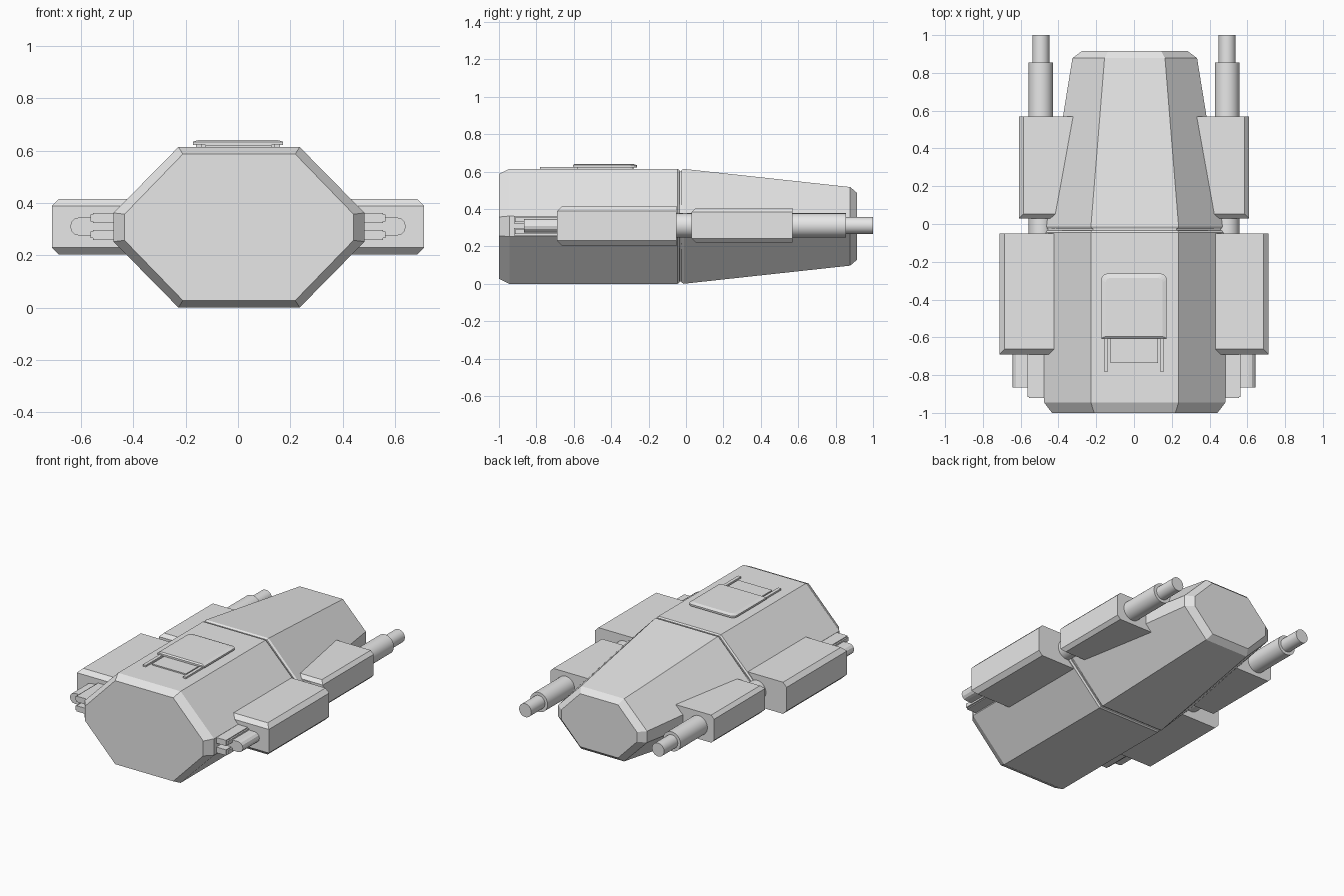
import bpy, bmesh, math
from mathutils import Matrix

if "Cube" in bpy.data.objects:
    bpy.data.objects.remove(bpy.data.objects["Cube"])

grey = bpy.data.materials.new("plain grey")
grey.use_nodes = True
grey.diffuse_color = (0.8, 0.8, 0.8, 1)
grey.node_tree.nodes["Principled BSDF"].inputs["Base Color"].default_value = (0.8, 0.8, 0.8, 1)

MID = 0.307      # height of the hull's long axis
HULL_X = 0.004


def finish(name, bm):
    bmesh.ops.recalc_face_normals(bm, faces=bm.faces)
    mesh = bpy.data.meshes.new(name)
    bm.to_mesh(mesh)
    bm.free()
    mesh.materials.append(grey)
    obj = bpy.data.objects.new(name, mesh)
    bpy.context.collection.objects.link(obj)
    return obj


def loft(name, rings):
    """Skin a list of equal-length point rings and cap both ends."""
    bm = bmesh.new()
    loops = [[bm.verts.new(p) for p in ring] for ring in rings]
    n = len(loops[0])
    for a, b in zip(loops, loops[1:]):
        for i in range(n):
            j = (i + 1) % n
            bm.faces.new((a[i], a[j], b[j], b[i]))
    bm.faces.new(loops[0])
    bm.faces.new(loops[-1])
    return finish(name, bm)


def hull_ring(y, flat, side, band, height):
    """Eight-sided hull section: flat top and bottom, narrow side bands."""
    half = [(flat, height), (side, band), (side, -band), (flat, -height)]
    pts = half + [(-x, z) for x, z in reversed(half)]
    return [(HULL_X + x, y, MID + z) for x, z in pts]


def box(name, x, y, z):
    bm = bmesh.new()
    bmesh.ops.create_cube(bm, size=1)
    for v in bm.verts:
        v.co = [r[0] if c < 0 else r[1] for c, r in zip(v.co, (x, y, z))]
    return finish(name, bm)


def pod(name, side, inner, outer, y0, y1, z0, z1, c):
    """Box with its upper and lower rims chamfered at the front and outside."""
    def ring(z, inset):
        return [(side * inner, y0 + inset, z), (side * (outer - inset), y0 + inset, z),
                (side * (outer - inset), y1, z), (side * inner, y1, z)]
    return loft(name, [ring(z0, c), ring(z0 + c, 0), ring(z1 - c, 0), ring(z1, c)])


def tube(name, x, radius, y0, y1):
    bm = bmesh.new()
    place = Matrix.Translation((x, (y0 + y1) / 2, 0.312)) @ Matrix.Rotation(math.pi / 2, 4, "X")
    bmesh.ops.create_cone(bm, cap_ends=True, segments=32, radius1=radius, radius2=radius,
                          depth=y1 - y0, matrix=place)
    obj = finish(name, bm)
    bpy.ops.object.select_all(action="DESELECT")
    obj.select_set(True)
    bpy.context.view_layer.objects.active = obj
    bpy.ops.object.shade_smooth_by_angle(angle=math.radians(40))
    return obj


def slot_ring(x0, x1, y, r, z):
    """Stadium outline lying in the xz plane."""
    arcs = [(x1 - r, -90), (x0 + r, 90)]
    return [(cx + r * math.cos(math.radians(start + a)), y, z + r * math.sin(math.radians(start + a)))
            for cx, start in arcs for a in range(0, 181, 30)]


def hatch_ring(x, y0, y1, r, z):
    """Panel outline with its two rear corners rounded."""
    pts = [(-x, y0, z), (x, y0, z)]
    for cx, start in ((x - r, 0), (r - x, 90)):
        for a in range(0, 91, 30):
            t = math.radians(start + a)
            pts.append((cx + r * math.cos(t), y1 - r + r * math.sin(t), z))
    return pts


# Main hull in two sections with a groove between them
loft("rear_hull", [hull_ring(-1, 0.215, 0.438, 0.05, 0.28),
                   hull_ring(-0.945, 0.232, 0.48, 0.055, 0.307),
                   hull_ring(-0.045, 0.232, 0.48, 0.055, 0.307),
                   hull_ring(-0.035, 0.228, 0.47, 0.054, 0.3)])
loft("hull_seam", [hull_ring(y, 0.222, 0.462, 0.053, 0.294) for y in (-0.06, 0)])
loft("nose_hull", [hull_ring(-0.025, 0.228, 0.468, 0.054, 0.3),
                   hull_ring(-0.012, 0.232, 0.474, 0.055, 0.307),
                   hull_ring(0.878, 0.16, 0.33, 0.038, 0.21),
                   hull_ring(0.915, 0.14, 0.28, 0.033, 0.178)])

# Side pods, barrels and forward prongs
for side, label in ((1, "left"), (-1, "right")):
    pod(label + "_rear_pod", side, 0.3, 0.712, -0.69, -0.05, 0.203, 0.415, 0.027)
    pod(label + "_nose_pod", side, 0.22, 0.608, 0.03, 0.57, 0.22, 0.405, 0.022)
    x = side * 0.493
    tube(label + "_pod_link", x, 0.065, -0.1, 0.1)
    tube(label + "_barrel", x, 0.065, 0.5, 0.855)
    tube(label + "_barrel_tip", x, 0.045, 0.8, 1.0)

    x0, x1 = sorted((side * 0.43, side * 0.642))
    loft(label + "_slot_block", [slot_ring(x0, x1, y, 0.035, 0.31) for y in (-0.865, -0.6)])
    span = sorted((side * 0.42, side * 0.565))
    tip = sorted((side * 0.42, side * 0.555))
    for part, z in (("upper", 0.342), ("lower", 0.278)):
        box(f"{label}_{part}_prong", span, (-0.915, -0.6), (z - 0.013, z + 0.013))
        box(f"{label}_{part}_prong_core", tip, (-0.92, -0.6), (z - 0.019, z + 0.019))

# Roof hatch with its sliding rails
loft("hatch_base", [hatch_ring(0.15, -0.59, -0.28, 0.02, z) for z in (0.6, 0.625)])
loft("hatch_lid", [hatch_ring(0.173, -0.605, -0.263, 0.03, 0.622),
                   hatch_ring(0.173, -0.605, -0.263, 0.03, 0.634),
                   hatch_ring(0.15, -0.595, -0.285, 0.025, 0.641)])
box("hatch_step", (-0.125, 0.128), (-0.735, -0.58), (0.6, 0.622))
for side, label in ((1, "left"), (-1, "right")):
    box(label + "_hatch_rail", sorted((side * 0.138, side * 0.16)), (-0.78, -0.58), (0.6, 0.625))
